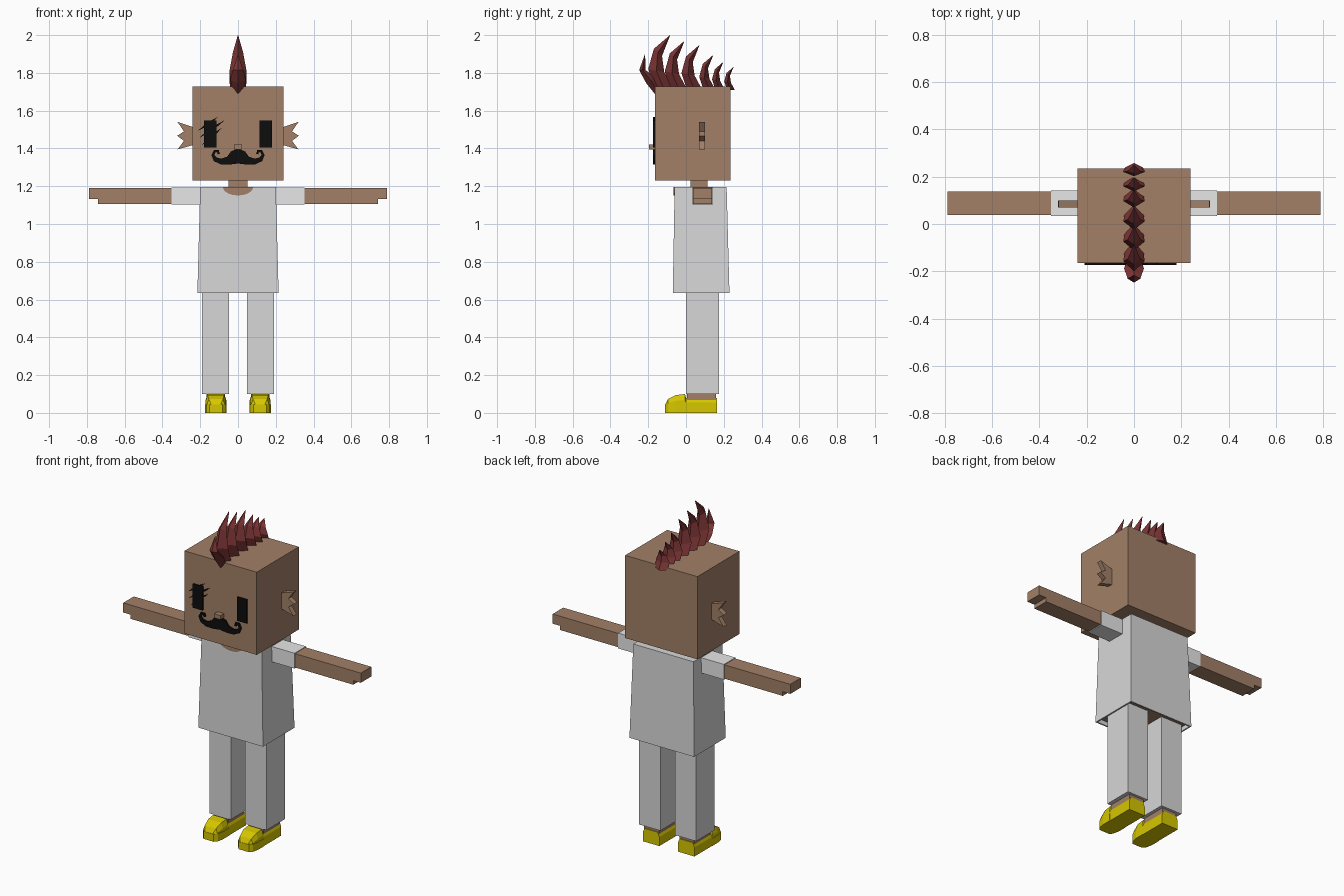
import bpy, bmesh, math
from mathutils import Vector

if "Cube" in bpy.data.objects:
    bpy.data.objects.remove(bpy.data.objects["Cube"])


def material(name, r, g, b):
    m = bpy.data.materials.new(name)
    m.use_nodes = True
    m.diffuse_color = (r, g, b, 1)
    m.node_tree.nodes["Principled BSDF"].inputs["Base Color"].default_value = (r, g, b, 1)
    return m


SKIN = material("brown skin", 0.36, 0.215, 0.135)
CLOTH = material("light grey cloth", 0.68, 0.68, 0.68)
SLEEVE = material("white cloth", 0.82, 0.82, 0.82)
YELLOW = material("yellow shoe", 0.67, 0.57, 0.0)
HAIR = material("dark red hair", 0.2, 0.035, 0.035)
BLACK = material("black", 0.004, 0.004, 0.004)


def finish(name, bm, *mats):
    bmesh.ops.recalc_face_normals(bm, faces=bm.faces)
    mesh = bpy.data.meshes.new(name)
    bm.to_mesh(mesh)
    bm.free()
    for m in mats:
        mesh.materials.append(m)
    obj = bpy.data.objects.new(name, mesh)
    bpy.context.collection.objects.link(obj)
    return obj


def loft(name, rings, mat):
    """Skin a list of equal rings and cap both ends."""
    bm = bmesh.new()
    loops = [[bm.verts.new(p) for p in ring] for ring in rings]
    n = len(loops[0])
    for a, b in zip(loops, loops[1:]):
        for i in range(n):
            j = (i + 1) % n
            bm.faces.new((a[i], a[j], b[j], b[i]))
    bm.faces.new(loops[0])
    bm.faces.new(loops[-1])
    return finish(name, bm, mat)


def prism(name, pts, y0, y1, mat):
    """Extrude an x-z outline along y."""
    return loft(name, [[(x, y, z) for x, z in pts] for y in (y0, y1)], mat)


def box(name, x0, x1, y0, y1, z0, z1, mat):
    return prism(name, [(x0, z0), (x1, z0), (x1, z1), (x0, z1)], y0, y1, mat)


# Head and neck
FACE = -0.165
box("head", -0.24, 0.24, FACE, 0.235, 1.23, 1.727, SKIN)
box("neck", -0.05, 0.05, 0.025, 0.115, 1.17, 1.24, SKIN)
box("nose", -0.021, 0.021, -0.197, FACE + 0.01, 1.395, 1.42, SKIN)

# Shirt: tapered block with a hollow hem showing skin inside
bm = bmesh.new()
quads = []
for z, w, y0, y1 in ((0.635, 0.215, -0.07, 0.23), (1.197, 0.2, -0.06, 0.215)):
    quads.append([bm.verts.new(p) for p in
                  ((-w, y0, z), (w, y0, z), (w, y1, z), (-w, y1, z))])
low, high = quads
hem = bm.faces.new(low)
bm.faces.new(high)
for i in range(4):
    j = (i + 1) % 4
    bm.faces.new((low[i], low[j], high[j], high[i]))
bmesh.ops.recalc_face_normals(bm, faces=bm.faces)
bmesh.ops.inset_region(bm, faces=[hem], thickness=0.012)
inner = bmesh.ops.extrude_face_region(bm, geom=[hem])["geom"]
bmesh.ops.translate(bm, vec=(0, 0, 0.025),
                    verts=[v for v in inner if isinstance(v, bmesh.types.BMVert)])
bmesh.ops.delete(bm, geom=[hem], context="FACES_ONLY")
for f in inner:
    if isinstance(f, bmesh.types.BMFace):
        f.material_index = 1
finish("shirt", bm, CLOTH, SKIN)

# Neckline
arc = [math.pi * (1 + i / 10) for i in range(11)]
prism("neckline", [(0.08 * math.cos(a), 1.196 + 0.045 * math.sin(a)) for a in arc],
      -0.066, -0.058, SKIN)

# Eyes and lashes
for side, label in ((1, "left"), (-1, "right")):
    xs = sorted((side * 0.115, side * 0.18))
    box(label + "_eye", *xs, FACE - 0.009, FACE, 1.405, 1.548, BLACK)
for i, (x0, z0, x1, z1) in enumerate(((-0.21, 1.495, -0.105, 1.567),
                                      (-0.207, 1.455, -0.07, 1.55),
                                      (-0.195, 1.415, -0.085, 1.51))):
    a, b = Vector((x0, z0)), Vector((x1, z1))
    side = (b - a).orthogonal().normalized() * 0.009
    mid = (a + b) / 2
    prism(f"eyelash_{i + 1}", [a, mid + side, b, mid - side], FACE - 0.009, FACE, BLACK)

# Moustache: a tapering ribbon with curled ends (x, z, half width)
ribbon = [(0, 1.36, 0.038), (0.022, 1.352, 0.036), (0.05, 1.336, 0.022),
          (0.09, 1.331, 0.015), (0.12, 1.342, 0.012), (0.133, 1.365, 0.008),
          (0.123, 1.386, 0.007), (0.106, 1.385, 0.007), (0.102, 1.37, 0.006)]
for side, label in ((1, "left"), (-1, "right")):
    rings = []
    for i, (x, z, w) in enumerate(ribbon):
        p, q = ribbon[max(i - 1, 0)], ribbon[min(i + 1, len(ribbon) - 1)]
        along = Vector((q[0] - p[0], q[1] - p[1])).normalized()
        nx, nz = (-along.y * w, along.x * w) if i else (0, w)
        rings.append([(side * (x + s * nx), y, z + s * nz)
                      for s, y in ((1, FACE), (1, FACE - 0.009),
                                   (-1, FACE - 0.009), (-1, FACE))])
    loft(label + "_moustache", rings, BLACK)

# Mohawk: curved blades, each with a diamond cross-section
def blade(name, profile, mat=HAIR):
    """Profile rows are (front y, front z, back y, back z, half width)."""
    rings = []
    for yf, zf, yb, zb, w in profile:
        ym, zm = (yf + yb) / 2, (zf + zb) / 2
        rings.append([(0, yf, zf), (w, ym, zm), (0, yb, zb), (-w, ym, zm)])
    loft(name, rings, mat)


ROOT = 1.71
tips = [(-0.085, 2.0), (-0.01, 1.968), (0.07, 1.947),
        (0.143, 1.894), (0.196, 1.857), (0.25, 1.83)]
for i, (y, z) in enumerate(tips):
    h = z - ROOT
    s = h / 0.29
    blade(f"hair_spike_{i + 1}",
          [(y - 0.08 * s, ROOT, y + 0.02 * s, ROOT, 0.04),
           (y - 0.115 * s, ROOT + 0.38 * h, y - 0.03 * s, ROOT + 0.32 * h, 0.045),
           (y - 0.085 * s, ROOT + 0.75 * h, y - 0.042 * s, ROOT + 0.62 * h, 0.027),
           (y, z, y + 0.001, z - 0.001, 0.001)])
blade("hair_front_spike",
      [(-0.162, 1.685, -0.14, 1.73, 0.028), (-0.21, 1.745, -0.165, 1.78, 0.042),
       (-0.248, 1.815, -0.215, 1.815, 0.027), (-0.217, 1.9, -0.216, 1.899, 0.001)])

# Ears, arms, legs and shoes, one of each per side
ear = [(0.23, 1.42), (0.32, 1.395), (0.286, 1.44), (0.322, 1.467),
       (0.286, 1.49), (0.32, 1.54), (0.23, 1.51)]
arm = [(0.34, 1.107), (0.74, 1.107), (0.74, 1.132), (0.79, 1.132),
       (0.79, 1.19), (0.34, 1.19)]
# Shoe stations: y, half width, height
stations = [(-0.11, 0.032, 0.045), (-0.095, 0.046, 0.073), (-0.055, 0.054, 0.094),
            (-0.005, 0.055, 0.1), (0.0, 0.055, 0.08), (0.165, 0.055, 0.08)]
for side, label in ((1, "left"), (-1, "right")):
    def span(a, b):
        return sorted((side * a, side * b))

    prism(label + "_ear", [(side * x, z) for x, z in ear], 0.07, 0.1, SKIN)
    prism(label + "_arm", [(side * x, z) for x, z in arm], 0.038, 0.138, SKIN)
    box(label + "_sleeve", *span(0.19, 0.352), 0.034, 0.142, 1.102, 1.194, SLEEVE)
    box(label + "_trouser_leg", *span(0.048, 0.19), 0.0, 0.175, 0.1, 0.68, CLOTH)
    box(label + "_ankle", *span(0.068, 0.166), 0.004, 0.16, 0.06, 0.11, SKIN)
    cx = side * 0.117
    loft(label + "_shoe",
         [[(cx - w, y, 0), (cx + w, y, 0), (cx + w, y, 0.68 * h),
           (cx + 0.8 * w, y, h), (cx - 0.8 * w, y, h), (cx - w, y, 0.68 * h)]
          for y, w, h in stations], YELLOW)
    # Thin sole edge around the toe
    loft(label + "_sole",
         [[(cx - w, y, 0), (cx + w, y, 0), (cx + w, y, 0.045), (cx - w, y, 0.045)]
          for y, w in ((-0.112, 0.034), (-0.095, 0.049), (-0.055, 0.057), (0.0, 0.057))],
         YELLOW)
